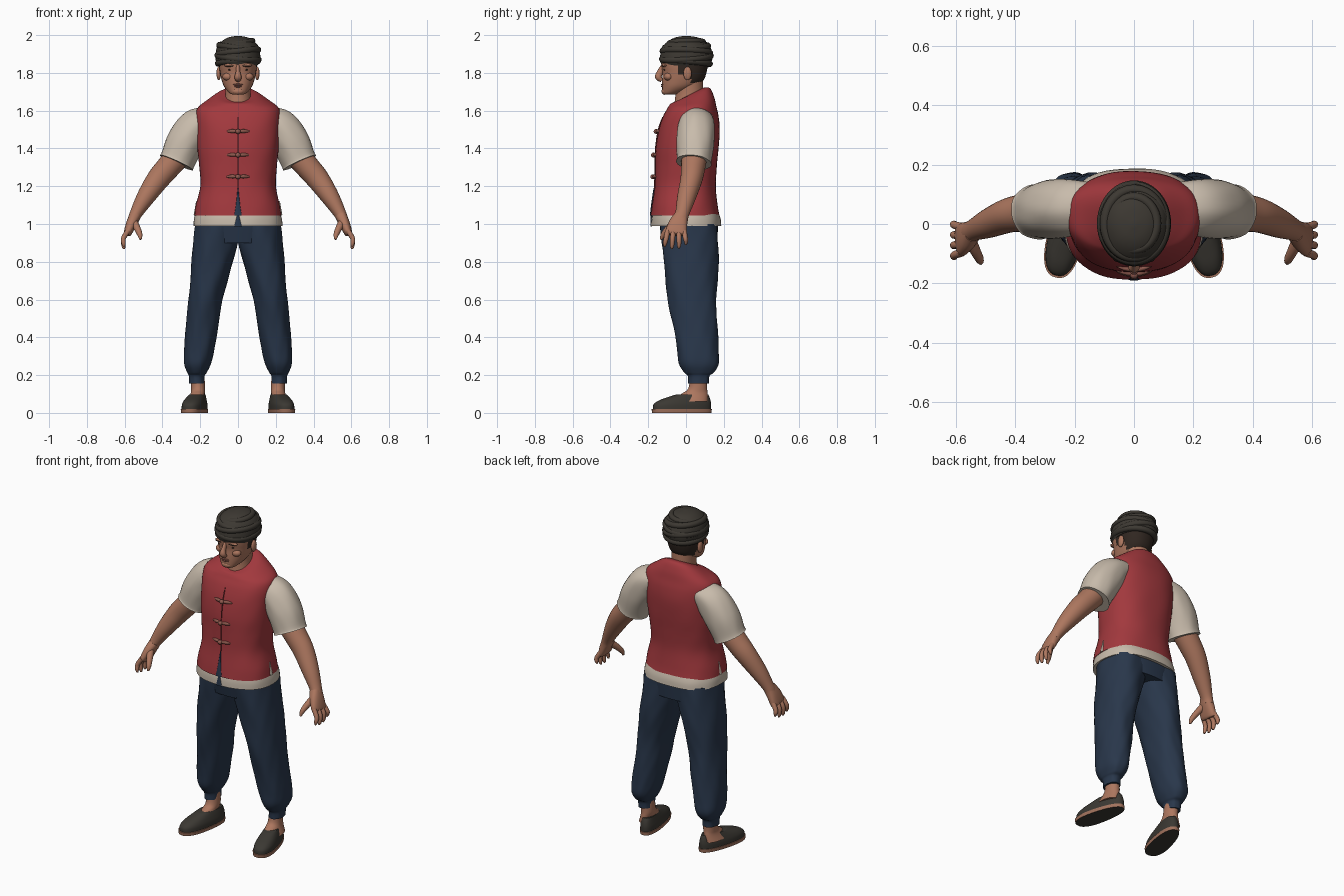
import bpy, bmesh, math
from mathutils import Vector

default = bpy.data.objects.get("Cube")
if default:
    bpy.data.objects.remove(default, do_unlink=True)


def material(name, r, g, b):
    m = bpy.data.materials.new(name)
    m.use_nodes = True
    m.diffuse_color = (r, g, b, 1)
    bsdf = next(n for n in m.node_tree.nodes if n.type == 'BSDF_PRINCIPLED')
    bsdf.inputs["Base Color"].default_value = (r, g, b, 1)
    bsdf.inputs["Roughness"].default_value = 0.8
    return m


RED = material("vest red", .36, .04, .047)
SEAM = material("seam dark red", .13, .018, .02)
CREAM = material("shirt cream", .58, .5, .41)
NAVY = material("trouser navy", .022, .038, .07)
SKIN = material("skin", .42, .185, .115)
HAIR = material("hair brown", .03, .02, .015)
WRAP = material("headwrap charcoal", .046, .04, .032)
SHOE = material("shoe charcoal", .044, .04, .033)
SOLE = material("sole tan", .36, .17, .11)
KNOT = material("knot brown", .27, .1, .075)


def finish(name, bm, mats, rule=None):
    """Turn a bmesh into a smooth object, choosing face colours by a rule."""
    bmesh.ops.recalc_face_normals(bm, faces=bm.faces)
    if rule:
        for f in bm.faces:
            f.material_index = rule(f.calc_center_median(), f.normal)
    me = bpy.data.meshes.new(name)
    bm.to_mesh(me)
    bm.free()
    for m in mats:
        me.materials.append(m)
    me.shade_smooth()
    me.set_sharp_from_angle(angle=math.radians(50))
    ob = bpy.data.objects.new(name, me)
    bpy.context.collection.objects.link(ob)
    return ob


def spline(rows, k=5):
    """Smoothly interpolate rows of numbers."""
    out, last = [], len(rows) - 1
    for i in range(last):
        a, b, c, d = (rows[min(max(i + o, 0), last)] for o in (-1, 0, 1, 2))
        for j in range(k):
            t = j / k
            out.append([q + t / 2 * (r - p + t * (2 * p - 5 * q + 4 * r - s + t * (3 * (q - r) + s - p)))
                        for p, q, r, s in zip(a, b, c, d)])
    return out + [list(rows[-1])]


def loft(name, rings, *mats, n=40, power=2, closed=False, warp=None, ripple=0, side=1, rule=None):
    """Skin rings of (centre, axis u, axis v) with superellipse sections."""
    bm, loops = bmesh.new(), []
    for c, u, v in rings:
        loop = []
        for i in range(n):
            a = math.tau * i / n
            x, y = (math.copysign(abs(w) ** (2 / power), w) for w in (math.cos(a), math.sin(a)))
            f = 1 + ripple * math.sin(5 * a + 16 * c.z) + ripple * math.sin(9 * a - 30 * c.z) / 2
            p = c + (u * x + v * y) * f
            if warp:
                p = warp(p)
            loop.append(bm.verts.new((p.x * side, p.y, p.z)))
        loops.append(loop)
    for a, b in zip(loops, loops[1:] + loops[:1] if closed else loops[1:]):
        for i in range(n):
            j = (i + 1) % n
            bm.faces.new((a[i], a[j], b[j], b[i]))
    if not closed:
        bm.faces.new(loops[0])
        bm.faces.new(loops[-1])
    return finish(name, bm, mats, rule)


def level(rows, k=5):
    """Level rings from rows: height, left x, right x, front y, back y, tilt."""
    rings = []
    for z, xa, xb, yf, yb, tilt in spline(rows, k):
        cy, ry = (yf + yb) / 2, (yb - yf) / 2
        rings.append((Vector(((xa + xb) / 2, cy, z + tilt * cy)),
                      Vector(((xb - xa) / 2, 0, 0)), Vector((0, ry, tilt * ry))))
    return rings


def body(rows, k=5):
    """Centred level rings from rows: height, half width, front, back, tilt."""
    return level([(r[0], -r[1], r[1], r[2], r[3], r[4] if len(r) > 4 else 0) for r in rows], k)


def limb(rows, k=5):
    """Rings along a path from rows: x, y, z, radius along y, other radius."""
    pts, rings = spline(rows, k), []
    for i, p in enumerate(pts):
        d = (Vector(pts[min(i + 1, len(pts) - 1)][:3]) - Vector(pts[max(i - 1, 0)][:3])).normalized()
        u = (Vector((0, 1, 0)) - d * d.y).normalized()
        rings.append((Vector(p[:3]), u * p[3], d.cross(u) * p[4]))
    return rings


def ball(name, centre, size, mat):
    bm = bmesh.new()
    bmesh.ops.create_uvsphere(bm, u_segments=20, v_segments=12, radius=1)
    for v in bm.verts:
        v.co = Vector(a * b + c for a, b, c in zip(v.co, size, centre))
    return finish(name, bm, [mat])


# Torso: vest, shirt tail and collar
loft("vest", body([
    (1.045, .23, -.187, .177), (1.1, .222, -.18, .167), (1.2, .2, -.166, .157), (1.3, .205, -.162, .163),
    (1.4, .215, -.16, .173), (1.5, .221, -.145, .178), (1.57, .225, -.122, .172), (1.615, .213, -.1, .16, .05),
    (1.645, .165, -.09, .148, .2), (1.67, .11, -.08, .125, .4), (1.675, .07, -.06, .09, .5)]),
    RED, n=56, power=2.4, ripple=.004)
loft("waist", body([(.9, .2, -.12, .165), (1.0, .225, -.14, .17), (1.06, .22, -.15, .17)]), NAVY, power=2.4)
loft("shirt_tail", body([(.99, .236, -.184, .188), (1.03, .232, -.182, .183), (1.08, .218, -.172, .165)]),
     CREAM, n=56, power=2.4, ripple=.006)


def dip(p):
    if p.y < 0:
        p.z -= max(0, .05 - abs(p.x)) * .8
    return p


loft("collar", body([(1.63, .104, -.104, .118, .5), (1.65, .098, -.098, .114, .5), (1.668, .088, -.088, .108, .5),
                     (1.668, .08, -.08, .1, .5), (1.64, .074, -.07, .092, .5)], 3), CREAM, warp=dip)
loft("front_seam", limb([(0, -.122, 1.565, .004, .003), (0, -.145, 1.5, .004, .003), (0, -.16, 1.4, .004, .003),
                         (0, -.162, 1.3, .004, .003), (0, -.166, 1.18, .004, .003)]), SEAM, n=10)
loft("vest_front_slit", limb([(0, -.168, 1.19, .004, .002), (0, -.181, 1.1, .004, .011),
                              (0, -.187, 1.045, .004, .02)]), NAVY, n=12)
loft("tail_front_notch", limb([(0, -.183, 1.05, .004, .004), (0, -.184, .988, .005, .02)]), NAVY, n=12)

# Knotted vest fastenings
for i, (z, y) in enumerate([(1.49, -.15), (1.365, -.164), (1.25, -.167)]):
    loft(f"toggle_bar_{i}", limb([(-.06, y + .01, z, .004, .004), (-.03, y, z + .002, .008, .01),
                                  (0, y - .004, z, .007, .006), (.03, y, z + .002, .008, .01),
                                  (.06, y + .01, z, .004, .004)]), KNOT, n=12)
    ball(f"toggle_knot_{i}", (0, y - .008, z), (.014, .013, .013), KNOT)

# Neck and head, with hair on the back of the skull
loft("neck", body([(1.56, .075, -.07, .09), (1.63, .072, -.062, .09), (1.69, .067, -.055, .092),
                   (1.76, .07, -.05, .09)]), SKIN)


def hair_rule(c, n):
    return 1 if c.z > 1.745 and c.y > .025 or c.z > 1.79 and c.y > -.035 and abs(c.x) > .07 else 0


loft("head", body([(1.685, .025, -.118, -.06), (1.693, .045, -.125, -.03), (1.725, .072, -.126, .05),
                   (1.76, .086, -.126, .092), (1.8, .095, -.124, .108), (1.84, .1, -.13, .115),
                   (1.89, .1, -.13, .12), (1.95, .06, -.07, .07)]), SKIN, HAIR, n=48, power=2.2, rule=hair_rule)
loft("nose", limb([(0, -.122, 1.84, .01, .009), (0, -.137, 1.805, .016, .012), (0, -.146, 1.778, .018, .019),
                   (0, -.128, 1.76, .01, .014)]), SKIN, n=20)
ball("upper_lip", (0, -.124, 1.738), (.026, .008, .005), KNOT)
ball("lower_lip", (0, -.123, 1.729), (.022, .009, .006), KNOT)
ball("chin", (0, -.112, 1.702), (.032, .018, .018), SKIN)
for s, label in ((1, "left"), (-1, "right")):
    ball(label + "_brow_ridge", (s * .04, -.113, 1.84), (.034, .014, .01), SKIN)
    ball(label + "_eyebrow", (s * .042, -.122, 1.837), (.026, .007, .004), HAIR)
    ball(label + "_eye", (s * .039, -.113, 1.817), (.014, .006, .005), HAIR)
    ball(label + "_cheek", (s * .05, -.092, 1.78), (.032, .024, .022), SKIN)
    ball(label + "_ear", (s * .102, .008, 1.797), (.012, .022, .036), SKIN)

# Headwrap: a soft cap with tilted cloth rolls
loft("headwrap", body([(1.84, .104, -.128, .126), (1.865, .117, -.138, .137), (1.9, .118, -.136, .14),
                       (1.94, .109, -.122, .126), (1.97, .082, -.092, .095), (1.988, .05, -.055, .06),
                       (1.996, .008, -.01, .01)]), WRAP, n=48, ripple=.006)
for i, (z, rx, ry, tx, ty, r) in enumerate([
        (1.857, .105, .124, .06, -.07, .017), (1.882, .107, .127, -.1, .07, .018), (1.91, .106, .125, .12, -.04, .017),
        (1.937, .098, .114, -.1, .05, .017), (1.96, .076, .088, .12, .04, .016)]):
    rings = []
    for j in range(48):
        c, s = math.cos(math.tau * j / 48), math.sin(math.tau * j / 48)
        rings.append((Vector((rx * c, ry * s + .002, z + tx * rx * c + ty * ry * s)),
                      Vector((c, s, 0)) * r, Vector((0, 0, r))))
    loft(f"headwrap_roll_{i}", rings, WRAP, n=12, closed=True)


# Shoes taper to the heel and turn out
def shoe_warp(p):
    x, y, a = p.x * (1 - p.y * .8), p.y, math.radians(13)
    return Vector((x * math.cos(a) - y * math.sin(a) + .226, x * math.sin(a) + y * math.cos(a) - .02, p.z))


for s, label in ((1, "left"), (-1, "right")):
    # Arm and sleeve
    loft(label + "_sleeve", limb([(.14, .06, 1.56, .08, .06), (.215, .056, 1.52, .096, .094),
                                  (.278, .05, 1.435, .1, .1), (.318, .043, 1.345, .092, .094),
                                  (.327, .041, 1.325, .094, .096)]), CREAM, side=s, ripple=.012)
    loft(label + "_arm", limb([(.31, .045, 1.37, .07, .068), (.37, .038, 1.3, .064, .064),
                               (.425, .028, 1.235, .058, .06), (.49, .002, 1.14, .049, .048),
                               (.54, -.02, 1.055, .037, .033), (.555, -.03, 1.02, .04, .03)]), SKIN, n=28, side=s)
    # Hand with four fingers and a thumb
    loft(label + "_palm", limb([(.545, -.025, 1.045, .036, .03), (.565, -.042, 1.0, .05, .028),
                                (.583, -.053, .955, .056, .022), (.588, -.055, .943, .045, .015)]),
         SKIN, n=24, side=s, power=2.4)
    for i in range(4):
        y, drop = -.097 + .029 * i, (.012, 0, .003, .022)[i]
        loft(f"{label}_finger_{i}", limb([(.582, y, .965, .014, .014), (.606, y - .008 + .005 * i, .925, .013, .013),
                                          (.606, y - .014 + .008 * i, .885 + drop, .011, .011),
                                          (.602, y - .015 + .008 * i, .868 + drop, .005, .005)]), SKIN, n=14, side=s)
    loft(label + "_thumb", limb([(.555, -.05, 1.015, .022, .022), (.535, -.09, .98, .018, .018),
                                 (.52, -.12, .945, .014, .014), (.516, -.132, .918, .006, .006)]), SKIN, n=16, side=s)
    # Baggy trouser leg gathered into a cuff
    loft(label + "_trouser_leg", level([
        (.155, .178, .258, .012, .122, 0), (.195, .177, .26, .01, .125, 0), (.215, .165, .27, -.01, .15, 0),
        (.26, .145, .286, -.036, .173, 0), (.33, .127, .286, -.047, .172, 0), (.45, .105, .276, -.066, .166, 0),
        (.6, .082, .262, -.096, .161, 0), (.75, .042, .25, -.113, .17, 0), (.88, .004, .238, -.126, .17, 0),
        (1.0, -.02, .226, -.135, .166, 0)]), NAVY, n=44, power=2.2, ripple=.018, side=s)
    # Side slit of the vest
    loft(label + "_vest_slit", limb([(.218, -.005, 1.12, .002, .004), (.231, -.005, 1.046, .012, .004)]),
         CREAM, n=12, side=s)
    # Foot, shoe and sole
    loft(label + "_ankle", level([(.06, .175, .27, -.07, .115, 0), (.1, .176, .252, -.025, .115, 0),
                                  (.13, .174, .248, .012, .112, 0), (.2, .178, .25, .022, .112, 0)]), SKIN, side=s)
    loft(label + "_shoe", body([(.018, .056, -.158, .155), (.045, .055, -.154, .156), (.066, .05, -.125, .153),
                                (.084, .044, -.075, .147), (.098, .039, -.03, .14)]),
         SHOE, power=2.4, warp=shoe_warp, side=s)
    loft(label + "_sole", body([(0, .058, -.162, .158), (.02, .06, -.165, .16)], 1), SOLE, SHOE,
         power=2.4, warp=shoe_warp, side=s, rule=lambda c, n: 1 if n.z < -.5 else 0)
